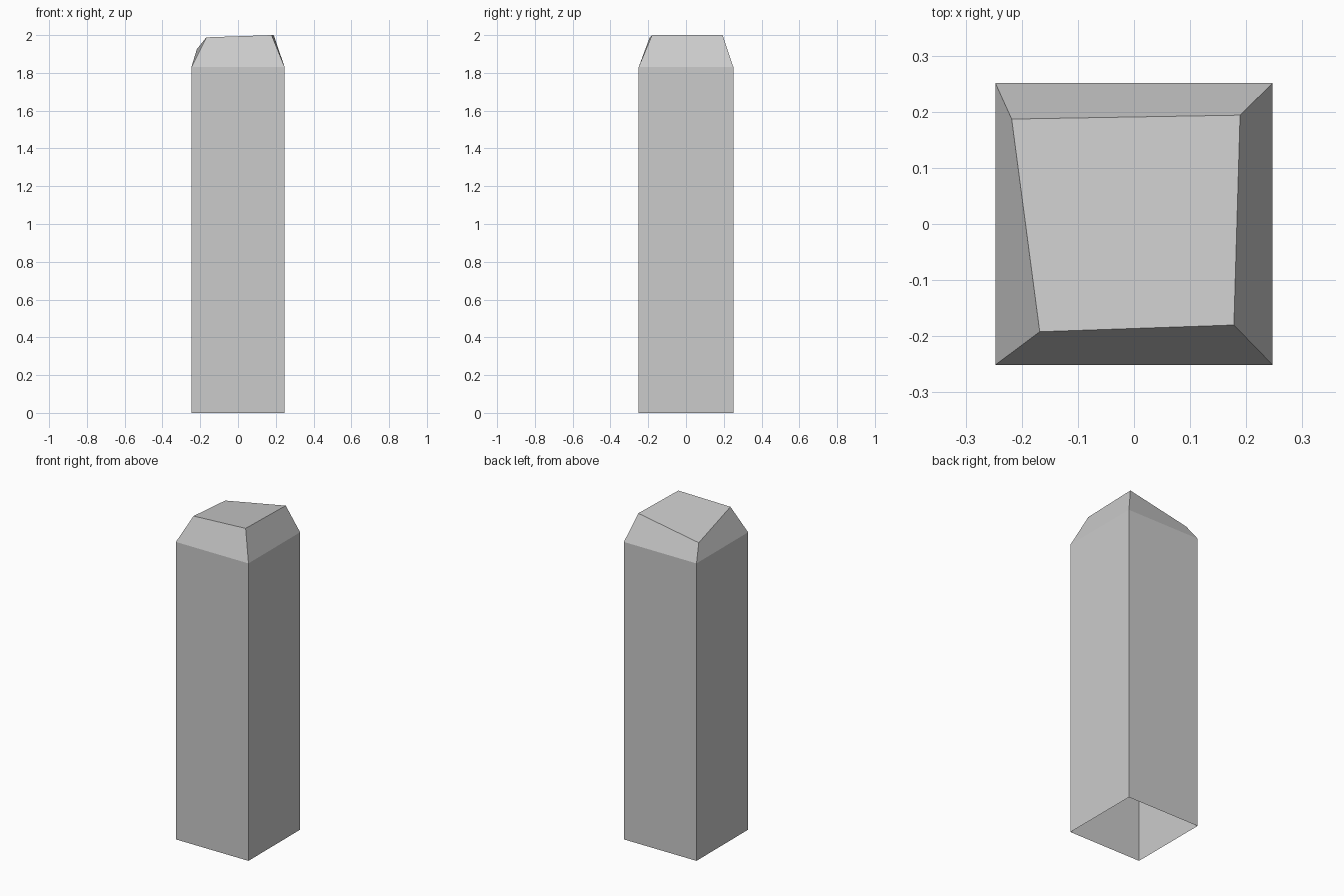
import bpy
import bmesh

if "Cube" in bpy.data.objects:
    bpy.data.objects.remove(bpy.data.objects["Cube"])

HX, HY, SHOULDER = 0.247, 0.251, 1.83

bm = bmesh.new()


def ring(points):
    return [bm.verts.new(p) for p in points]


def bridge(lower, upper):
    for i in range(4):
        j = (i + 1) % 4
        bm.faces.new((lower[i], lower[j], upper[j], upper[i]))


# Straight shaft, open underneath
corners = [(-HX, -HY), (HX, -HY), (HX, HY), (-HX, HY)]
base = ring([(x, y, 0) for x, y in corners])
shoulder = ring([(x, y, SHOULDER) for x, y in corners])
bridge(base, shoulder)

# Roughly hewn, uneven chamfered top
top = ring([(-0.168, -0.192, 1.988), (0.178, -0.18, 2.0),
            (0.189, 0.194, 2.0), (-0.218, 0.187, 1.925)])
bridge(shoulder, top)
bm.faces.new(top)

mesh = bpy.data.meshes.new("post")
bm.to_mesh(mesh)
bm.free()
post = bpy.data.objects.new("post", mesh)
bpy.context.collection.objects.link(post)
